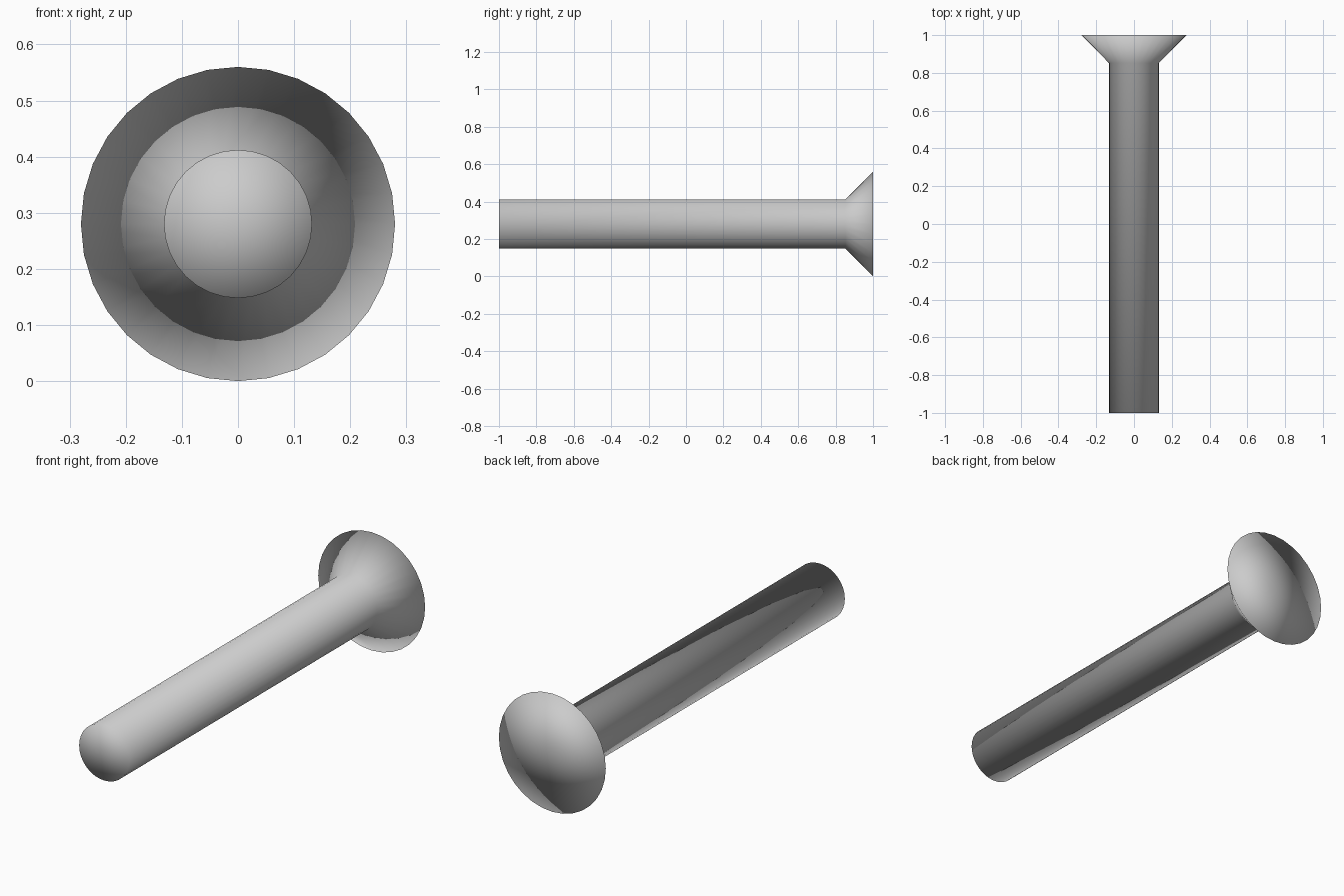
import bpy, bmesh, math

if "Cube" in bpy.data.objects:
    bpy.data.objects.remove(bpy.data.objects["Cube"])

SEGMENTS = 32
CENTRE_Z = 0.28
# Profile along the y axis: (radius, y)
PROFILE = [(0, -1), (0.132, -1), (0.132, 0.852), (0.28, 1), (0, 1)]

steel = bpy.data.materials.new("grey steel")
steel.diffuse_color = (0.6, 0.6, 0.6, 1)
steel.use_nodes = True
steel.node_tree.nodes["Principled BSDF"].inputs["Base Color"].default_value = steel.diffuse_color

# Rivet: straight shank flaring into a countersunk head, lathed in one piece
bm = bmesh.new()
points = [bm.verts.new((0, y, CENTRE_Z + r)) for r, y in PROFILE]
edges = [bm.edges.new(pair) for pair in zip(points, points[1:])]
bmesh.ops.spin(bm, geom=points + edges, cent=(0, 0, CENTRE_Z), axis=(0, 1, 0),
               angle=math.tau, steps=SEGMENTS)
bmesh.ops.remove_doubles(bm, verts=bm.verts, dist=0.0001)
bmesh.ops.recalc_face_normals(bm, faces=bm.faces)
for face in bm.faces:
    face.smooth = True

mesh = bpy.data.meshes.new("countersunk_rivet")
bm.to_mesh(mesh)
bm.free()
mesh.materials.append(steel)
rivet = bpy.data.objects.new("countersunk_rivet", mesh)
bpy.context.collection.objects.link(rivet)
